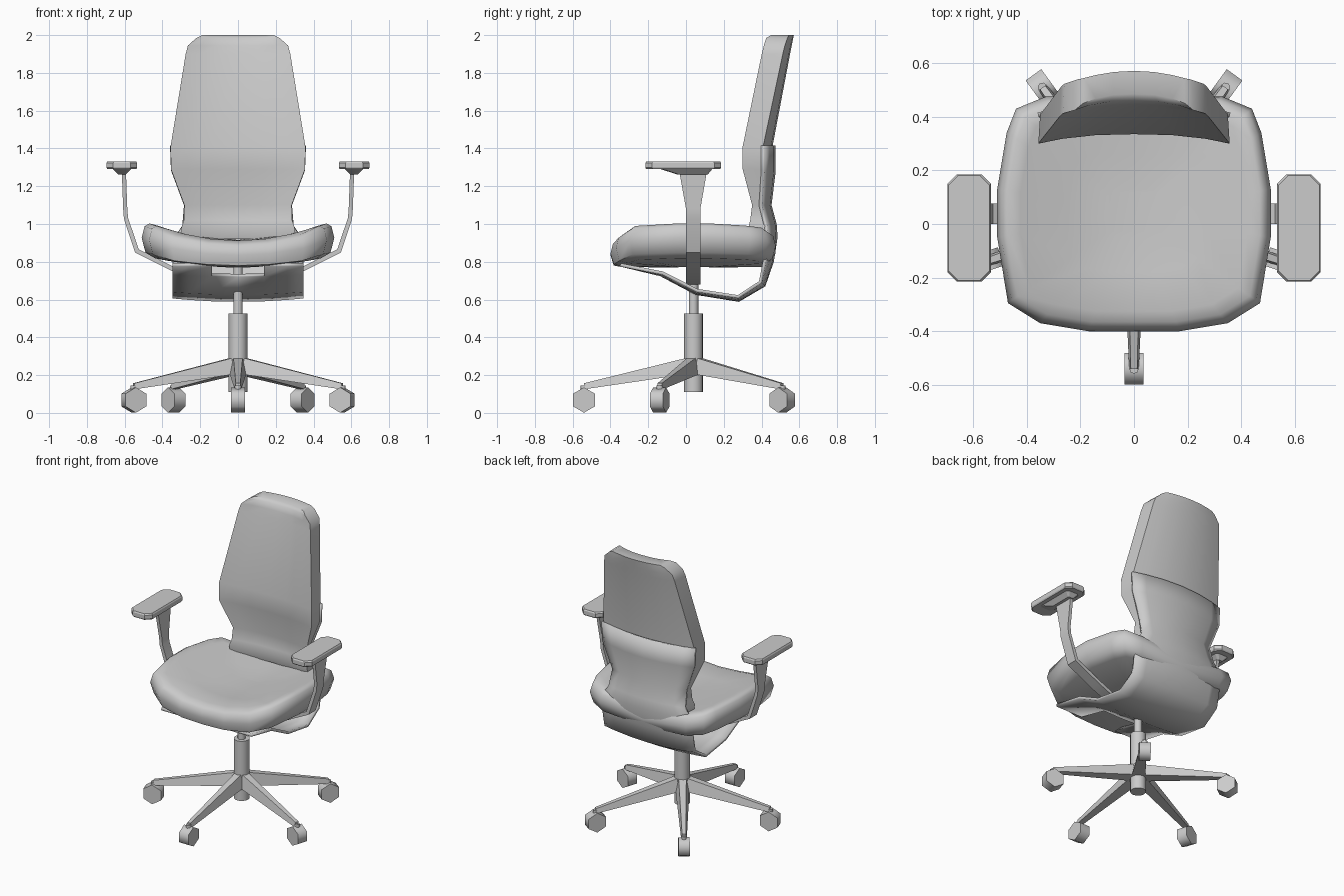
import bpy, bmesh, math
from mathutils import Vector, Matrix

if "Cube" in bpy.data.objects:
    bpy.data.objects.remove(bpy.data.objects["Cube"])

HUB_Y = 0.04


def finish(bm, name, angle=40):
    bmesh.ops.recalc_face_normals(bm, faces=bm.faces)
    me = bpy.data.meshes.new(name)
    bm.to_mesh(me)
    bm.free()
    ob = bpy.data.objects.new(name, me)
    bpy.context.collection.objects.link(ob)
    bpy.ops.object.select_all(action='DESELECT')
    ob.select_set(True)
    bpy.context.view_layer.objects.active = ob
    bpy.ops.object.shade_smooth_by_angle(angle=math.radians(angle))
    return ob


def loft(name, rings, angle=40, matrix=None):
    """Skin closed rings of points and cap both ends."""
    bm = bmesh.new()
    vs = [[bm.verts.new(p) for p in r] for r in rings]
    n = len(vs[0])
    for a, b in zip(vs, vs[1:]):
        for i in range(n):
            j = (i + 1) % n
            bm.faces.new((a[i], a[j], b[j], b[i]))
    bm.faces.new(vs[0])
    bm.faces.new(vs[-1])
    if matrix:
        bm.transform(matrix)
    return finish(bm, name, angle)


def cylinder(name, r, z0, z1, sides, matrix=None):
    ring = [(r * math.cos(2 * math.pi * i / sides), r * math.sin(2 * math.pi * i / sides))
            for i in range(sides)]
    return loft(name, [[(x, y, z) for x, y in ring] for z in (z0, z1)], 61, matrix)


# Gas lift column
at_hub = Matrix.Translation((0, HUB_Y, 0))
cylinder("column", 0.05, 0.11, 0.525, 16, at_hub)
cylinder("piston", 0.025, 0.52, 0.80, 12, at_hub)

# Five star legs with hexagonal casters
for k in range(5):
    turn = at_hub @ Matrix.Rotation(math.radians(-90 + 72 * k), 4, 'Z')
    loft("base_leg_%d" % k,
         [[(r, -wb, zb), (r, wb, zb), (r, wt, zt), (r, -wt, zt)]
          for r, wb, wt, zb, zt in ((0.0, 0.045, 0.025, 0.21, 0.30),
                                    (0.58, 0.018, 0.012, 0.125, 0.157))], 30, turn)
    cylinder("caster_pin_%d" % k, 0.018, 0.10, 0.145, 8, turn @ Matrix.Translation((0.58, 0, 0)))
    cylinder("caster_%d" % k, 0.067, -0.036, 0.036, 6,
             turn @ Matrix.Translation((0.58, 0, 0.068)) @ Matrix.Rotation(math.pi / 2, 4, 'X')
             @ Matrix.Rotation(math.pi / 6, 4, 'Z'))

# Seat cushion, dished from side to side
half = [(0.17, -0.40), (0.35, -0.37), (0.47, -0.295), (0.51, -0.05), (0.51, 0.13),
        (0.475, 0.34), (0.44, 0.43), (0.33, 0.475)]
outline = ([(0, -0.40)] + half + [(0, 0.475)] + [(-x, y) for x, y in reversed(half)])
rings = []
for s, h, lift in ((0.2, 0.77, 0.06), (0.86, 0.772, 0.06), (0.96, 0.795, 0.055), (1.0, 0.85, 0.075),
                   (0.97, 0.90, 0.09), (0.92, 0.915, 0.10), (0.83, 0.912, 0.11),
                   (0.5, 0.905, 0.10), (0.2, 0.90, 0.10)):
    ring = []
    for x, y in outline:
        px, py = x * s, HUB_Y + (y - HUB_Y) * s
        ring.append((px, py, h + lift * (px / 0.5) ** 2 - 0.015 * (s > 0.9) * (py < -0.3)))
    rings.append(ring)
loft("seat", rings, 50)

# Backrest cushion: height, half width, front y, rear y
cols = (-1, -0.75, -0.4, 0, 0.4, 0.75, 1)
rings = []
for z, w, f, b in ((0.92, 0.30, 0.38, 0.46), (0.98, 0.30, 0.365, 0.465), (1.02, 0.287, 0.375, 0.46),
                   (1.10, 0.284, 0.385, 0.44), (1.29, 0.355, 0.335, 0.455), (1.41, 0.357, 0.335, 0.458),
                   (1.90, 0.277, 0.436, 0.551), (1.945, 0.265, 0.447, 0.56), (1.985, 0.22, 0.46, 0.568),
                   (2.0, 0.19, 0.485, 0.571)):
    front = [(u * w, f - 0.035 * abs(u) ** 2.5, z) for u in cols]
    rear = [(u * w * 0.98, b - 0.05 * (w / 0.36) * u * u, z) for u in reversed(cols)]
    rings.append(front + rear)
loft("backrest", rings, 45)

# Rear shell that wraps under the seat: y, z, half width, edge curl
path = [(0.475, 1.415, 0.36, 0.06), (0.475, 1.28, 0.355, 0.06), (0.453, 1.10, 0.286, 0.05),
        (0.48, 1.0, 0.295, 0.05), (0.485, 0.93, 0.335, 0.05), (0.465, 0.80, 0.347, 0.04),
        (0.42, 0.67, 0.347, 0.025), (0.28, 0.588, 0.347, 0.018), (0.05, 0.625, 0.347, 0.015),
        (-0.13, 0.72, 0.347, 0.012), (-0.35, 0.775, 0.347, 0.0)]
wide = (-1, -0.75, -0.4, 0, 0.4, 0.75, 1)
bm = bmesh.new()
grid = []
for i, (y, z, w, c) in enumerate(path):
    a, b = path[max(i - 1, 0)], path[min(i + 1, len(path) - 1)]
    t = Vector((b[0] - a[0], b[1] - a[1])).normalized()
    inward = Vector((t.y, -t.x))
    grid.append([bm.verts.new((u * w, y + inward.x * c * u * u, z + inward.y * c * u * u))
                 for u in wide])
for i in range(len(grid) - 1):
    for j in range(len(wide) - 1):
        if i == len(grid) - 2 and j in (2, 3):
            continue  # open notch at the front of the pan
        bm.faces.new((grid[i][j], grid[i][j + 1], grid[i + 1][j + 1], grid[i + 1][j]))
bmesh.ops.recalc_face_normals(bm, faces=bm.faces)
bm.normal_update()
bm.faces.ensure_lookup_table()
if bm.faces[0].normal.y < 0:
    bmesh.ops.reverse_faces(bm, faces=bm.faces)
me = bpy.data.meshes.new("rear_shell")
bm.to_mesh(me)
bm.free()
shell = bpy.data.objects.new("rear_shell", me)
bpy.context.collection.objects.link(shell)
bpy.ops.object.select_all(action='DESELECT')
shell.select_set(True)
bpy.context.view_layer.objects.active = shell
bpy.ops.object.shade_smooth_by_angle(angle=math.radians(45))
solid = shell.modifiers.new("thickness", 'SOLIDIFY')
solid.thickness = 0.018
solid.offset = -1


# Armrests on both sides
def pad_ring(z, hx, hy, c, cy=-0.015):
    pts = [(hx, -hy + c), (hx, hy - c), (hx - c, hy), (c - hx, hy),
           (-hx, hy - c), (-hx, c - hy), (c - hx, -hy), (hx - c, -hy)]
    return [(x, y + cy, z) for x, y in pts]


for side, label in ((1, "right"), (-1, "left")):
    move = Matrix.Translation((side * 0.615, 0, 0))
    loft("arm_pad_" + label,
         [pad_ring(1.29, 0.076, 0.195, 0.035), pad_ring(1.298, 0.081, 0.20, 0.035),
          pad_ring(1.323, 0.081, 0.20, 0.035), pad_ring(1.332, 0.076, 0.195, 0.035)], 20, move)
    loft("arm_mount_" + label,
         [pad_ring(1.262, 0.02, 0.08, 0.008, 0.035), pad_ring(1.292, 0.05, 0.14, 0.015, 0.0)], 20, move)
    rings = []
    for x, z, y0, y1, dx, dz in ((0.604, 1.275, -0.035, 0.11, 0.011, 0), (0.597, 1.08, 0.0, 0.076, 0.011, 0),
                                 (0.593, 1.03, 0.0, 0.076, 0.011, 0.002), (0.535, 0.857, 0.0, 0.076, 0.010, 0.008),
                                 (0.35, 0.765, 0.0, 0.076, 0.005, 0.011), (0.2, 0.70, 0.0, 0.076, 0.004, 0.011),
                                 (0.0, 0.69, 0.0, 0.076, 0, 0.011)):
        rings.append([(side * (x + dx), y0, z - dz), (side * (x + dx), y1, z - dz),
                      (side * (x - dx), y1, z + dz), (side * (x - dx), y0, z + dz)])
    loft("arm_post_" + label, rings, 30)
